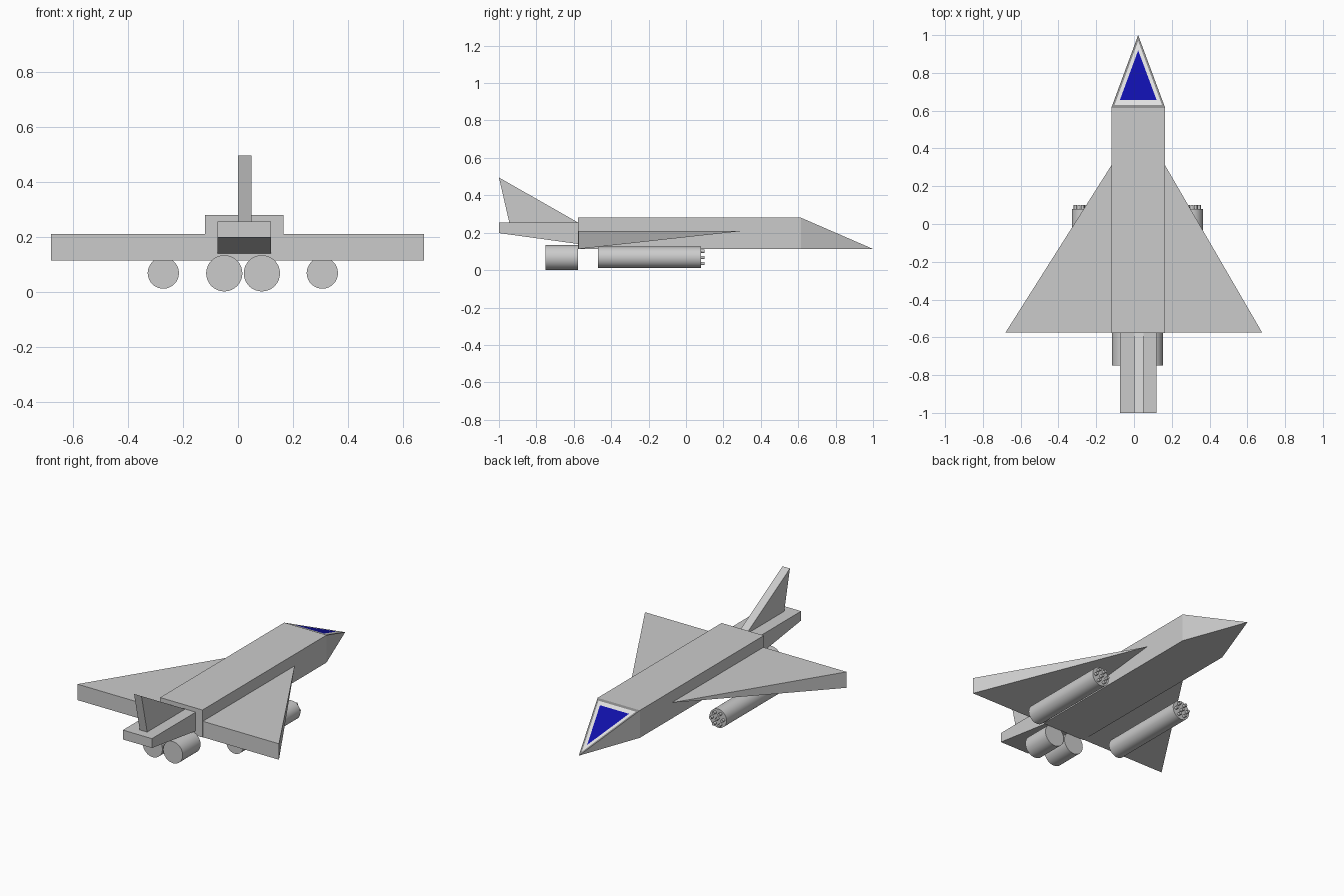
import bpy, bmesh, math
from mathutils import Vector

cube = bpy.data.objects.get("Cube")
if cube:
    bpy.data.objects.remove(cube)


def material(name, rgb):
    m = bpy.data.materials.new(name)
    m.use_nodes = True
    m.diffuse_color = (*rgb, 1)
    m.node_tree.nodes["Principled BSDF"].inputs["Base Color"].default_value = (*rgb, 1)
    return m


GREY = material("hull grey", (0.6, 0.6, 0.6))
RIM = material("rim grey", (0.25, 0.25, 0.25))
PALE = material("frame pale grey", (0.75, 0.75, 0.75))
BLUE = material("canopy blue", (0.005, 0.005, 0.4))

MID = 0.022                 # hull centre line
LEFT, RIGHT = 0.165, -0.12  # hull sides
BOTTOM, TOP = 0.113, 0.28
BACK, NECK = -0.578, 0.615  # hull ends


def finish(name, bm, mats=(GREY,), smooth=False):
    bmesh.ops.recalc_face_normals(bm, faces=bm.faces)
    me = bpy.data.meshes.new(name)
    bm.to_mesh(me)
    bm.free()
    for m in mats:
        me.materials.append(m)
    ob = bpy.data.objects.new(name, me)
    bpy.context.collection.objects.link(ob)
    if smooth:
        bpy.ops.object.select_all(action='DESELECT')
        ob.select_set(True)
        bpy.context.view_layer.objects.active = ob
        bpy.ops.object.shade_smooth_by_angle(angle=math.radians(40))
    return ob


def hull(name, points):
    """Convex solid around a few corner points."""
    bm = bmesh.new()
    for p in points:
        bm.verts.new(p)
    bmesh.ops.convex_hull(bm, input=bm.verts)
    bmesh.ops.dissolve_limit(bm, angle_limit=0.01, verts=bm.verts, edges=bm.edges)
    return finish(name, bm)


def side_profile(name, x0, x1, profile):
    """Solid from a (y, z) outline stretched across x."""
    return hull(name, [(x, y, z) for x in (x0, x1) for y, z in profile])


def add_tube(bm, x, z, r, y0, y1, sides):
    """Capped cylinder along y."""
    rings = [[bm.verts.new((x + r * math.cos(a), y, z + r * math.sin(a)))
              for a in (2 * math.pi * i / sides for i in range(sides))] for y in (y0, y1)]
    for i in range(sides):
        j = (i + 1) % sides
        bm.faces.new((rings[0][i], rings[0][j], rings[1][j], rings[1][i]))
    for ring in rings:
        bm.faces.new(ring)


# Main body
side_profile("fuselage", RIGHT, LEFT,
             [(BACK, BOTTOM), (BACK, TOP), (NECK, TOP), (NECK, BOTTOM)])

# Pointed nose with a framed canopy set into the sloping top
bm = bmesh.new()
tri = [Vector((RIGHT, NECK, TOP)), Vector((LEFT, NECK, TOP)), Vector((MID, 1, BOTTOM))]
centre = sum(tri, Vector()) / 3
rings = [[bm.verts.new(centre.lerp(p, s)) for p in tri] for s in (1, 0.88, 0.685)]
for k in range(2):
    for i in range(3):
        j = (i + 1) % 3
        f = bm.faces.new((rings[k][i], rings[k][j], rings[k + 1][j], rings[k + 1][i]))
        f.material_index = k + 1
bm.faces.new(rings[2]).material_index = 3
a, b, tip = rings[0]
c, d = (bm.verts.new((x, NECK, BOTTOM)) for x in (RIGHT, LEFT))
for corners in ((a, c, tip), (b, tip, d), (c, d, tip), (a, b, d, c)):
    bm.faces.new(corners)
finish("nose", bm, (GREY, RIM, PALE, BLUE))

# Wedge-shaped delta wings, flat on top and thickening towards the back
WING_TOP = 0.21
for side, root, end in (("left", LEFT, 0.678), ("right", RIGHT, -0.68)):
    hull(side + "_wing", [(root, 0.31, WING_TOP)] +
         [(x, BACK + 0.004, z) for x in (root, end) for z in (BOTTOM, WING_TOP)])

# Tail boom and swept fin
side_profile("tail_boom", -0.075, 0.12,
             [(BACK, 0.14), (BACK, 0.255), (-1, 0.255), (-1, 0.198)])
side_profile("tail_fin", 0, 0.05, [(BACK, 0.255), (-0.945, 0.255), (-1, 0.495)])

# Engines below the tail
for side, x in (("left", 0.087), ("right", -0.05)):
    bm = bmesh.new()
    add_tube(bm, x, 0.067, 0.066, -0.75, BACK, 32)
    finish(side + "_engine", bm, smooth=True)

# Gun pods below the wings, each with a ring of barrels around a central one
for side, x in (("left", 0.307), ("right", -0.272)):
    bm = bmesh.new()
    add_tube(bm, x, 0.068, 0.057, -0.47, 0.08, 32)
    finish(side + "_pod", bm, smooth=True)
    bm = bmesh.new()
    add_tube(bm, x, 0.068, 0.009, 0.075, 0.1, 10)
    for i in range(6):
        t = math.pi * i / 3
        add_tube(bm, x + 0.038 * math.cos(t), 0.068 + 0.038 * math.sin(t),
                 0.009, 0.075, 0.1, 10)
    finish(side + "_pod_barrels", bm, smooth=True)
